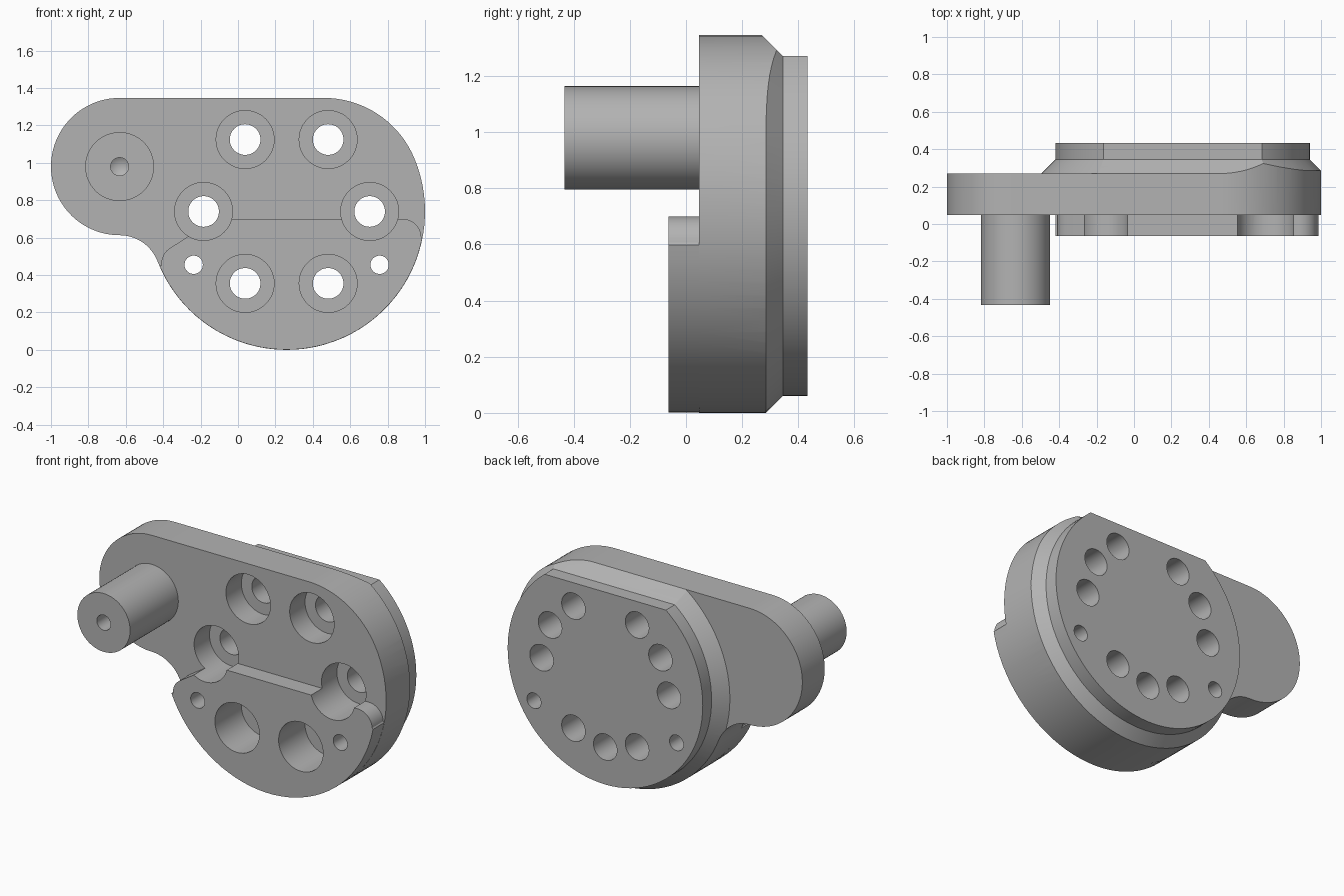
import bpy
import bmesh
from math import sin, cos, radians, pi
from mathutils import Vector

if "Cube" in bpy.data.objects:
    bpy.data.objects.remove(bpy.data.objects["Cube"], do_unlink=True)

GREY = bpy.data.materials.new("machined_grey")
GREY.use_nodes = True
COLOUR = (0.45, 0.45, 0.45, 1)
GREY.diffuse_color = COLOUR
GREY.node_tree.nodes["Principled BSDF"].inputs["Base Color"].default_value = COLOUR

BACK, FRONT, BOSS_FRONT = 0.433, 0.047, -0.063
HUB, HUB_R = (0.26, 0.74), 0.74
PIN = (-0.633, 0.98)


def arc(centre, r, start, end, step=4):
    """Points in the x-z plane along an arc, angles in degrees."""
    n = max(2, round(abs(end - start) / step))
    angles = [radians(start + (end - start) * i / n) for i in range(n + 1)]
    return [(centre[0] + r * cos(a), centre[1] + r * sin(a)) for a in angles]


def finish(bm, name):
    bmesh.ops.remove_doubles(bm, verts=bm.verts, dist=0.0005)
    bmesh.ops.recalc_face_normals(bm, faces=bm.faces)
    mesh = bpy.data.meshes.new(name)
    bm.to_mesh(mesh)
    bm.free()
    mesh.materials.append(GREY)
    obj = bpy.data.objects.new(name, mesh)
    bpy.context.collection.objects.link(obj)
    return obj


def prism(name, points, vector):
    """Extrude a closed outline of 3D points along a vector."""
    bm = bmesh.new()
    face = bm.faces.new([bm.verts.new(p) for p in points])
    ext = bmesh.ops.extrude_face_region(bm, geom=[face])
    verts = [v for v in ext["geom"] if isinstance(v, bmesh.types.BMVert)]
    bmesh.ops.translate(bm, verts=verts, vec=vector)
    return finish(bm, name)


def plate(name, outline, y0, y1):
    return prism(name, [(x, y0, z) for x, z in outline], (0, y1 - y0, 0))


def lathe(bm, centre, profile, steps=48):
    """Spin (radius, y) points about a y-parallel axis."""
    axis = Vector((centre[0], 0, centre[1]))
    verts = [bm.verts.new(axis + Vector((r, y, 0))) for r, y in profile]
    edges = [bm.edges.new(pair) for pair in zip(verts, verts[1:])]
    bmesh.ops.spin(bm, geom=verts + edges, cent=axis, axis=(0, 1, 0),
                   angle=2 * pi, steps=steps, use_merge=True)


def boolean(obj, cutter, operation):
    mod = obj.modifiers.new(operation.lower(), "BOOLEAN")
    mod.operation, mod.object, mod.solver = operation, cutter, "EXACT"
    bpy.context.view_layer.objects.active = obj
    bpy.ops.object.modifier_apply(modifier=mod.name)


# Main body: pear-shaped plate with a concave blend beside the pin arm
body_outline = (arc(HUB, HUB_R, -158.96, 23)
                + arc((0.46, 0.825), 0.522, 23, 90)[1:]
                + arc(PIN, 0.367, 90, 270)
                + arc((PIN[0], 0.3965), 0.2165, 90, 21.04)[1:-1])
body = plate("body_plate", body_outline, FRONT, BACK)

# Rear disc and its chamfer, turned around the hub
bm = bmesh.new()
lathe(bm, HUB, [(0, -1), (3, -1), (3, 0.27), (0.755, 0.27),
                (0.68, 0.345), (0.68, 0.6), (0, 0.6)], 96)
turning = finish(bm, "turning_cutter")
boolean(body, turning, "INTERSECT")

# Flat and chamfer along the top of the disc
flat = prism("flat_cutter", [(-2, y, z) for y, z in
             [(0.268, 1.349), (0.345, 1.272), (0.7, 1.272), (0.7, 1.7), (0.268, 1.7)]],
             (4, 0, 0))
boolean(body, flat, "DIFFERENCE")

# Raised lower front pad
pad_outline = (arc(HUB, HUB_R - 0.001, -157, -11)
               + arc((0.88, 0.6), 0.1, 4, 90, 8)
               + [(-0.12, 0.7)]
               + arc((-0.31, 0.46), 0.1, 126, 185, 8))
pad = plate("front_pad", pad_outline, BOSS_FRONT, FRONT)

# Bolt holes on a circle: counterbored ones and blind ones alternate in between
bm = bmesh.new()
for angle in range(0, 360, 60):
    spot = arc(HUB, 0.444, angle, angle + 1)[0]
    lathe(bm, spot, [(0, -0.2), (0.155, -0.2), (0.155, 0.2),
                     (0.082, 0.2), (0.082, 0.6), (0, 0.6)])
for angle in (30, 150, 270):
    spot = arc(HUB, 0.444, angle, angle + 1)[0]
    lathe(bm, spot, [(0, 0.22), (0.082, 0.22), (0.082, 0.6), (0, 0.6)])
# Dowel holes
for side in (-1, 1):
    lathe(bm, (HUB[0] + side * 0.497, 0.455),
          [(0, -0.2), (0.049, -0.2), (0.049, 0.6), (0, 0.6)], 32)
holes = finish(bm, "hole_cutter")
boolean(body, holes, "DIFFERENCE")
boolean(pad, holes, "DIFFERENCE")

# Crank pin with a centre-drilled end
bm = bmesh.new()
lathe(bm, PIN, [(0, -0.27), (0.048, -0.3), (0.048, -BACK), (0.184, -BACK),
                (0.184, 0.06), (0, 0.06)], 64)
pin = finish(bm, "crank_pin")

for cutter in (turning, flat, holes):
    bpy.data.objects.remove(cutter, do_unlink=True)

# Smooth curved walls, crisp edges
bpy.ops.object.select_all(action="DESELECT")
for obj in (body, pad, pin):
    obj.select_set(True)
bpy.context.view_layer.objects.active = body
bpy.ops.object.shade_smooth_by_angle(angle=radians(25))
